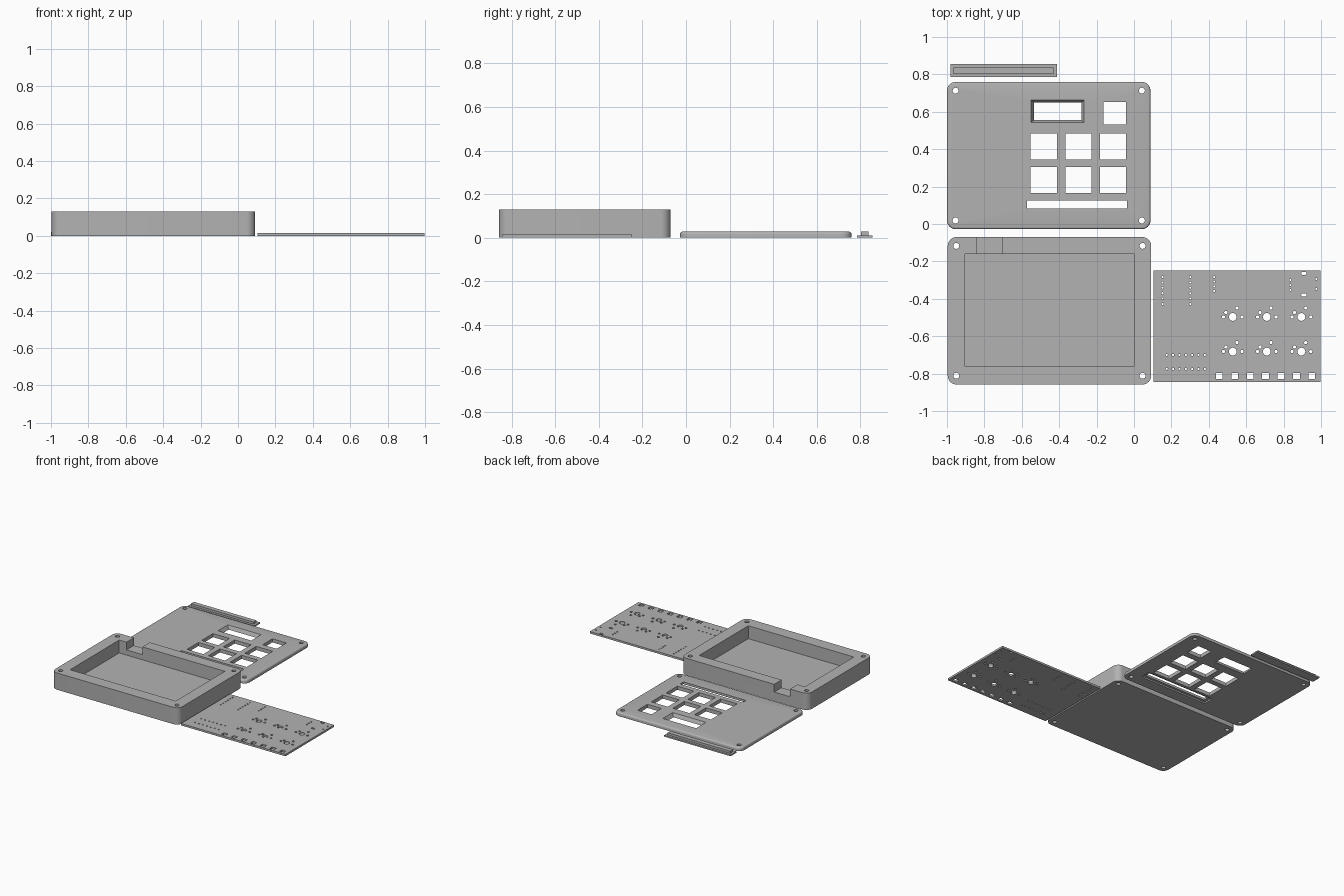
import bpy, bmesh, math

if "Cube" in bpy.data.objects:
    bpy.data.objects.remove(bpy.data.objects["Cube"])

grey = bpy.data.materials.new("plain grey")
grey.diffuse_color = (0.45, 0.45, 0.45, 1)
grey.use_nodes = True
grey.node_tree.nodes["Principled BSDF"].inputs["Base Color"].default_value = grey.diffuse_color


def rect(cx, cy, w, h, r=0.0, seg=8):
    """Rectangle outline, with rounded corners when r > 0."""
    pts = []
    for i, (sx, sy) in enumerate(((1, 1), (-1, 1), (-1, -1), (1, -1))):
        px, py = cx + sx * (w / 2 - r), cy + sy * (h / 2 - r)
        if r == 0:
            pts.append((px, py))
            continue
        for k in range(seg + 1):
            a = math.pi / 2 * (i + k / seg)
            pts.append((px + r * math.cos(a), py + r * math.sin(a)))
    return pts


def circle(cx, cy, r, n=16):
    return [(cx + r * math.cos(2 * math.pi * k / n),
             cy + r * math.sin(2 * math.pi * k / n)) for k in range(n)]


def solid(name, walls):
    """Skin each stack of (outline, z) rings, then cap bottom and top around the holes."""
    bm = bmesh.new()
    caps = ([], [])
    for rings in walls:
        loops = [[bm.verts.new((x, y, z)) for x, y in pts] for pts, z in rings]
        for a, b in zip(loops, loops[1:]):
            for k in range(len(a)):
                j = (k + 1) % len(a)
                bm.faces.new((a[k], a[j], b[j], b[k]))
        for cap, loop in zip(caps, (loops[0], loops[-1])):
            cap += [bm.edges.get((loop[k - 1], loop[k])) for k in range(len(loop))]
    for cap in caps:
        bmesh.ops.triangle_fill(bm, use_beauty=True, edges=cap)
    bmesh.ops.recalc_face_normals(bm, faces=bm.faces)
    me = bpy.data.meshes.new(name)
    bm.to_mesh(me)
    bm.free()
    me.materials.append(grey)
    ob = bpy.data.objects.new(name, me)
    bpy.context.collection.objects.link(ob)
    return ob


def through(outline, z):
    return [(outline, -0.0), (outline, z)]


def smooth(ob):
    bpy.ops.object.select_all(action='DESELECT')
    ob.select_set(True)
    bpy.context.view_layer.objects.active = ob
    bpy.ops.object.shade_smooth_by_angle(angle=math.radians(35))


def screw_holes(cx, cy, z):
    return [through(circle(cx + sx * 0.498, cy + sy * 0.347, 0.016), z)
            for sx in (-1, 1) for sy in (-1, 1)]


W, H = 1.088, 0.788

# Case tray: rounded block with screw holes
CX, CY, CZ = -0.452, -0.464, 0.13
case = solid("case_tray", [through(rect(CX, CY, W, H, 0.047), CZ)] + screw_holes(CX, CY, CZ))

# Pocket and cable notch cut from the tray
cutters = (("pocket_cutter", rect(-0.452, -0.461, 0.904, 0.601), 0.03),
           ("cable_notch_cutter", rect(-0.774, -0.1, 0.136, 0.14), 0.07))
for name, outline, floor in cutters:
    cutter = solid(name, [[(outline, floor), (outline, 0.2)]])
    cutter.hide_render = True
    cutter.hide_viewport = True
    mod = case.modifiers.new(name, 'BOOLEAN')
    mod.operation = 'DIFFERENCE'
    mod.solver = 'EXACT'
    mod.object = cutter
smooth(case)

# Lid: rounded upper edge
LX, LY, LZ, R = -0.456, 0.366, 0.028, 0.012
edge = [(rect(LX, LY, W, H, 0.047), 0)]
for k in range(5):
    a = math.pi / 2 * k / 4
    d = R * (1 - math.cos(a))
    edge.append((rect(LX, LY, W - 2 * d, H - 2 * d, 0.047 - d), LZ - R + R * math.sin(a)))
lid_walls = [edge] + screw_holes(LX, LY, LZ)
# key openings
for x in (-0.482, -0.297, -0.112):
    for y in (0.414, 0.234):
        lid_walls.append(through(rect(x, y, 0.141, 0.139), LZ))
lid_walls.append(through(rect(-0.102, 0.592, 0.12, 0.12), LZ))
# sloped display window
lid_walls.append([(rect(-0.408, 0.602, 0.254, 0.094), 0), (rect(-0.408, 0.602, 0.284, 0.12), LZ)])
# light bar slot, with a rebate underneath for the bar flange
slot, rebate = rect(-0.304, 0.104, 0.535, 0.043), rect(-0.304, 0.104, 0.58, 0.08)
lid_walls.append([(rebate, 0), (rebate, 0.011), (slot, 0.011), (slot, LZ)])
smooth(solid("lid", lid_walls))

# Light bar: flange with a raised rib
flange, rib = rect(-0.696, 0.82, 0.569, 0.07), rect(-0.697, 0.82, 0.535, 0.035)
solid("light_bar", [[(flange, 0), (flange, 0.011), (rib, 0.011), (rib, 0.028)]])

# Circuit board
BZ = 0.015
board = [rect(0.55, -0.546, 0.894, 0.596)]
# switch footprints
for x in (0.528, 0.710, 0.895):
    for y in (-0.497, -0.682):
        board.append(circle(x, y, 0.021))
        for dx, dy in ((-0.05, 0), (0.05, 0), (-0.037, 0.024), (0.023, 0.048)):
            board.append(circle(x + dx, y + dy, 0.009, 10))
# pin header holes: start x, start y, step x, step y, count
for x, y, dx, dy, n in ((0.153, -0.283, 0, -0.029, 6), (0.301, -0.283, 0, -0.029, 6),
                        (0.429, -0.283, 0, -0.025, 4), (0.175, -0.70, 0.034, 0, 7),
                        (0.175, -0.775, 0.034, 0, 7), (0.836, -0.30, 0, -0.026, 3),
                        (0.975, -0.294, 0, -0.054, 2)):
    board += [circle(x + dx * k, y + dy * k, 0.006, 8) for k in range(n)]
# mounting slots and light cut-outs
board += [rect(0.908, y, 0.028, 0.016, 0.007, 3) for y in (-0.264, -0.38)]
board += [rect(0.456 + 0.0825 * k, -0.813, 0.036, 0.032) for k in range(7)]
smooth(solid("circuit_board", [through(o, BZ) for o in board]))
